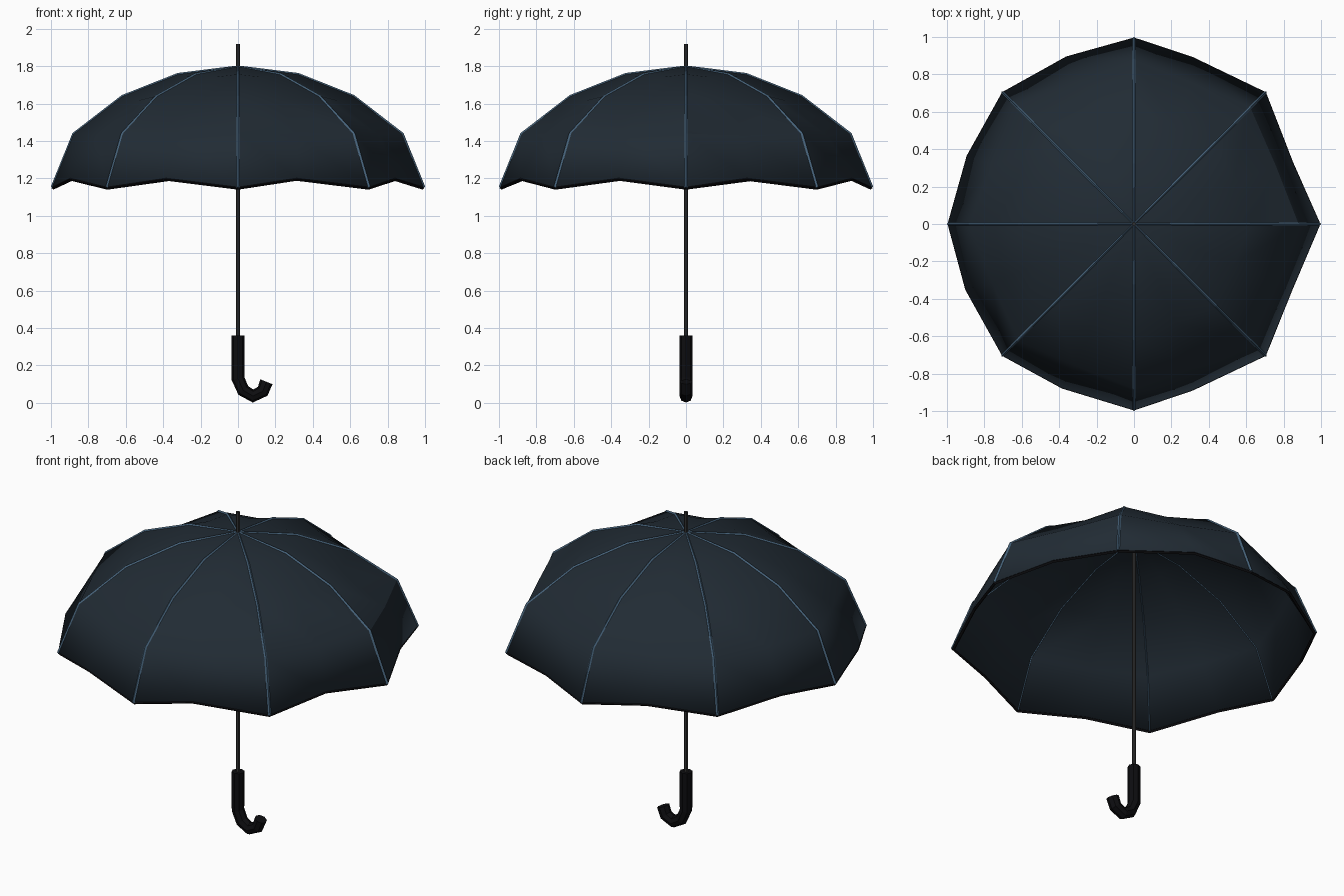
import bpy, bmesh
from math import sin, cos, radians
from mathutils import Vector

if "Cube" in bpy.data.objects:
    bpy.data.objects.remove(bpy.data.objects["Cube"])


def material(name, rgb):
    m = bpy.data.materials.new(name)
    m.diffuse_color = (*rgb, 1)
    m.use_nodes = True
    m.node_tree.nodes["Principled BSDF"].inputs["Base Color"].default_value = m.diffuse_color
    return m


FABRIC = material("dark_fabric", (0.015, 0.024, 0.034))
RIB = material("blue_rib", (0.06, 0.12, 0.19))
BLACK = material("black", (0.004, 0.004, 0.005))
METAL = material("dark_metal", (0.03, 0.03, 0.03))


def tube(name, points, radius, mat, res=0, closed=False):
    cu = bpy.data.curves.new(name, "CURVE")
    cu.dimensions = "3D"
    cu.bevel_depth = radius
    cu.bevel_resolution = res
    cu.use_fill_caps = not closed
    sp = cu.splines.new("POLY")
    sp.points.add(len(points) - 1)
    for p, co in zip(sp.points, points):
        p.co = (*co, 1)
    sp.use_cyclic_u = closed
    sp.use_smooth = False
    cu.materials.append(mat)
    ob = bpy.data.objects.new(name, cu)
    bpy.context.collection.objects.link(ob)
    return ob


def polar(r, deg, z):
    return Vector((r * cos(radians(deg)), r * sin(radians(deg)), z))


# rib profile, sagging panel middles, and slightly uneven scalloped rim
PROFILE = [(0.325, 1.757), (0.62, 1.64), (0.88, 1.44), (0.995, 1.155)]
MIDDLE = [(0.302, 1.743), (0.575, 1.617), (0.82, 1.43)]
RIM = [(0.91, 21), (0.944, 70.5), (0.964, 112), (0.964, 157.8),
       (0.966, 201.3), (0.958, 246.3), (0.942, 289.5), (0.915, 336.8)]
columns = []
for i in range(8):
    columns.append([polar(r, 45 * i, z) for r, z in PROFILE])
    mid = [polar(r, 45 * i + 22.5, z) for r, z in MIDDLE]
    columns.append(mid + [polar(*RIM[i], 1.203)])

# canopy
bm = bmesh.new()
apex = bm.verts.new((0, 0, 1.8))
grid = [[bm.verts.new(co) for co in col] for col in columns]
for i in range(16):
    a, b = grid[i], grid[(i + 1) % 16]
    bm.faces.new((apex, a[0], b[0]))
    for j in range(3):
        bm.faces.new((a[j], a[j + 1], b[j + 1], b[j]))
bmesh.ops.recalc_face_normals(bm, faces=bm.faces)
me = bpy.data.meshes.new("canopy")
bm.to_mesh(me)
bm.free()
me.materials.append(FABRIC)
canopy = bpy.data.objects.new("canopy", me)
bpy.context.collection.objects.link(canopy)
solid = canopy.modifiers.new("thickness", "SOLIDIFY")
solid.thickness = 0.012
solid.offset = -1
bpy.context.view_layer.objects.active = canopy
canopy.select_set(True)
bpy.ops.object.shade_smooth_by_angle(angle=radians(30))

# dark hem around the rim
tube("hem", [c[3] * 0.993 + Vector((0, 0, 0.002)) for c in columns],
     0.009, BLACK, closed=True)

# ribs, showing a little on both sides of the fabric
for i in range(8):
    path = [Vector((0, 0, 1.793))]
    path += [polar(r - 0.004, 45 * i, z - 0.004) for r, z in PROFILE]
    tube(f"rib_{i + 1}", path, 0.011, RIB)

# pole with top tip
tube("pole", [(0, 0, 0.3), (0, 0, 1.92)], 0.012, METAL, res=2)

# hooked handle
tube("handle", [(0, 0, 0.36), (0, 0, 0.13), (0.028, 0, 0.067), (0.08, 0, 0.037),
                (0.132, 0, 0.062), (0.152, 0, 0.113)], 0.035, BLACK, res=2)
